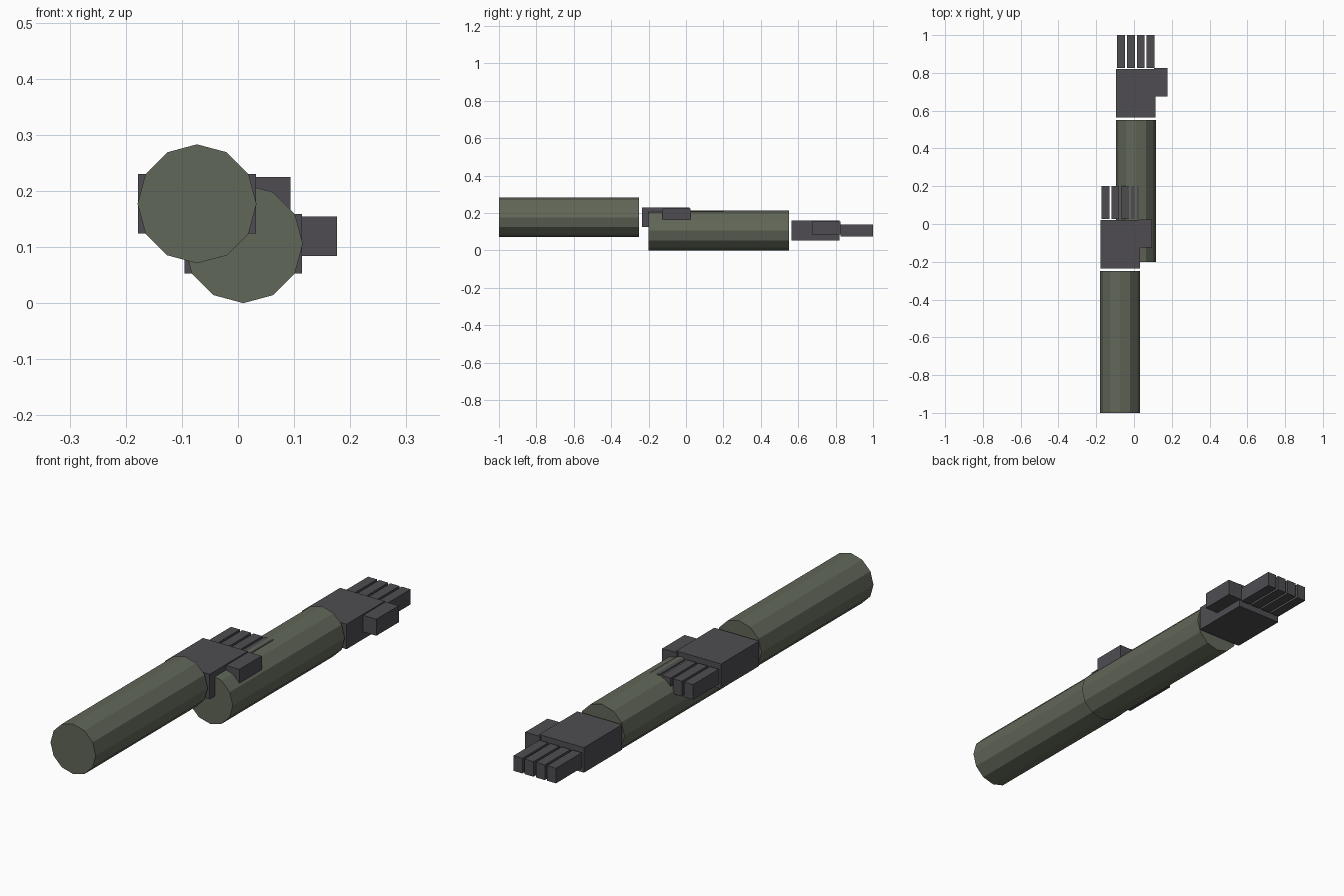
import bpy, math
from mathutils import Vector

if "Cube" in bpy.data.objects:
    bpy.data.objects.remove(bpy.data.objects["Cube"])


def material(name, rgb):
    m = bpy.data.materials.new(name)
    m.diffuse_color = (*rgb, 1)
    m.use_nodes = True
    m.node_tree.nodes["Principled BSDF"].inputs["Base Color"].default_value = m.diffuse_color
    return m


olive = material("olive sleeve", (0.120, 0.135, 0.098))
charcoal = material("charcoal glove", (0.077, 0.073, 0.083))


def box(name, lo, hi, origin):
    lo, hi = Vector(lo), Vector(hi)
    bpy.ops.mesh.primitive_cube_add(size=1, location=origin + (lo + hi) / 2)
    ob = bpy.context.object
    ob.name = name
    ob.scale = hi - lo
    ob.data.materials.append(charcoal)


def arm(side, origin):
    """Arm along +y; origin is the sleeve axis at the sleeve's rear end."""
    origin = Vector(origin)
    # twelve-sided sleeve
    bpy.ops.mesh.primitive_cylinder_add(
        vertices=12, radius=0.106, depth=0.75,
        location=origin + Vector((0, 0.375, 0)), rotation=(math.pi / 2, 0, 0))
    ob = bpy.context.object
    ob.name = side + "_sleeve"
    ob.data.materials.append(olive)
    # gloved palm and thumb, set just clear of the cuff
    box(side + "_palm", (-0.105, 0.764, -0.053), (0.105, 1.02, 0.053), origin)
    box(side + "_thumb", (0.097, 0.875, -0.022), (0.167, 1.025, 0.048), origin)
    # four fingers
    for i in range(4):
        x = (i - 1.5) * 0.0525
        box(f"{side}_finger_{i + 1}", (x - 0.021, 1.027, -0.031),
            (x + 0.021, 1.2, 0.033), origin)


arm("rear_arm", (-0.073, -1.0, 0.177))
arm("forward_arm", (0.0095, -0.2, 0.106))
